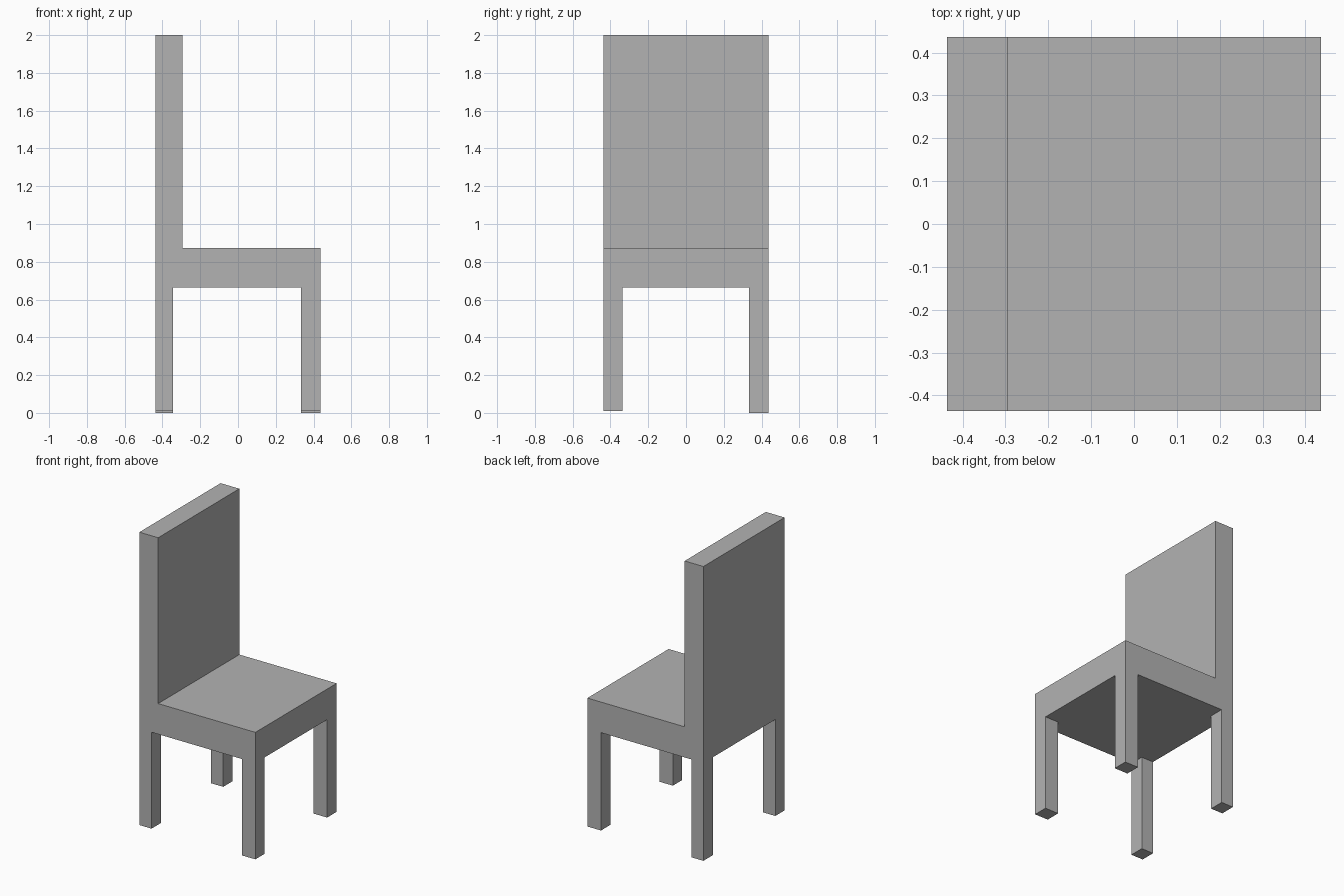
import bpy

default = bpy.data.objects.get("Cube")
if default:
    bpy.data.objects.remove(default, do_unlink=True)

grey = bpy.data.materials.new("plain grey")
grey.use_nodes = True
colour = (0.45, 0.45, 0.45, 1)
grey.diffuse_color = colour
grey.node_tree.nodes["Principled BSDF"].inputs["Base Color"].default_value = colour


def box(name, low, high):
    """Axis-aligned box between two corners."""
    centre = [(a + b) / 2 for a, b in zip(low, high)]
    bpy.ops.mesh.primitive_cube_add(size=1, location=centre)
    part = bpy.context.object
    part.name = name
    part.scale = [b - a for a, b in zip(low, high)]
    bpy.ops.object.transform_apply(location=False, rotation=False, scale=True)
    part.data.materials.append(grey)
    return part


HALF = 0.436          # half the width and depth of the chair
SEAT_LOW, SEAT_TOP = 0.665, 0.873

# Seat and backrest form an L; the seat starts at the backrest's front face
BACK_FACE = -0.295
box("seat", (BACK_FACE, -HALF, SEAT_LOW), (HALF, HALF, SEAT_TOP))
box("backrest", (-HALF, -HALF, SEAT_LOW), (BACK_FACE, HALF, 2))

# Four square legs at the corners; the pair at -y is slightly shorter
for x_name, x0, x1 in (("rear", -HALF, -0.345), ("fore", 0.334, HALF)):
    for y_name, y0, y1, foot in (("near", -HALF, -0.336, 0.01),
                                 ("far", 0.334, HALF, 0)):
        box(f"{x_name}_{y_name}_leg", (x0, y0, foot), (x1, y1, SEAT_LOW))
